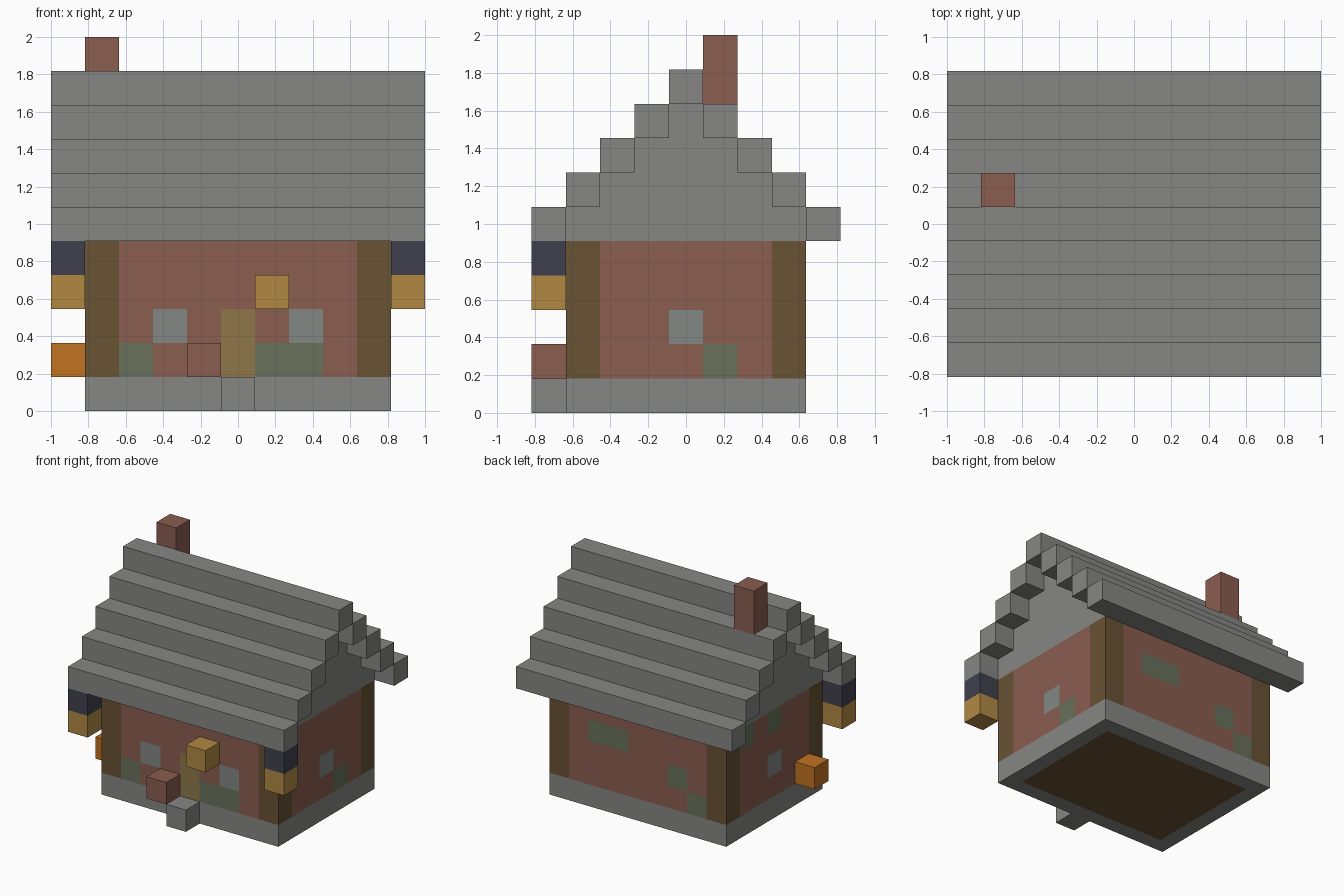
import bpy
import bmesh
from mathutils import Vector

cube = bpy.data.objects.get("Cube")
if cube:
    bpy.data.objects.remove(cube, do_unlink=True)

U = 2 / 11  # one block; all positions below are in blocks


def material(name, *rgb):
    linear = [((c / 255 + 0.055) / 1.055) ** 2.4 for c in rgb] + [1]
    mat = bpy.data.materials.new(name)
    mat.use_nodes = True
    mat.diffuse_color = linear
    bsdf = next(n for n in mat.node_tree.nodes if n.type == "BSDF_PRINCIPLED")
    bsdf.inputs["Base Color"].default_value = linear
    bsdf.inputs["Roughness"].default_value = 0.9
    return mat


STONE = material("stone_grey", 134, 134, 131)
BRICK = material("brick_red", 138, 93, 80)
TIMBER = material("timber_brown", 104, 82, 52)
NAVY = material("dark_navy", 64, 64, 78)
GOLD = material("lantern_gold", 177, 137, 68)
ORANGE = material("pumpkin_orange", 193, 114, 33)
TAN = material("door_tan", 142, 119, 72)
MOSS = material("moss_green", 104, 113, 91)
GLASS = material("window_glass", 131, 136, 133)


def block(name, lo, hi, *mats, edit=None):
    """Box between two corners, with an optional edit of its mesh."""
    lo, hi = Vector(lo), Vector(hi)
    bm = bmesh.new()
    bmesh.ops.create_cube(bm, size=1)
    for v in bm.verts:
        v.co = (lo + hi) / 2 + v.co * (hi - lo)
    if edit:
        edit(bm)
    bmesh.ops.scale(bm, vec=(U, U, U), verts=bm.verts)
    mesh = bpy.data.meshes.new(name)
    bm.to_mesh(mesh)
    bm.free()
    for m in mats:
        mesh.materials.append(m)
    obj = bpy.data.objects.new(name, mesh)
    bpy.context.collection.objects.link(obj)
    return obj


# Foundation with a timber floor set in its underside
def inset_floor(bm):
    bm.normal_update()
    under = [f for f in bm.faces if f.normal.z < -0.5]
    bmesh.ops.inset_individual(bm, faces=under, thickness=1)
    for f in under:
        f.material_index = 1


block("foundation", (-4.5, -3.5, 0), (4.5, 3.5, 1), STONE, TIMBER, edit=inset_floor)

# Painted patches: wall side, start and end along the wall, bottom, top, slot
PATCHES = [
    ("front", -0.5, 0.5, 1, 3, 2),
    ("front", -2.5, -1.5, 2, 3, 4),
    ("front", 1.5, 2.5, 2, 3, 4),
    ("front", -3.5, -2.5, 1, 2, 3),
    ("front", 0.5, 2.5, 1, 2, 3),
    ("back", 0.5, 2.5, 3, 4, 3),
    ("back", -2.5, -1.5, 2, 3, 3),
    ("back", -3.5, -2.5, 1, 2, 3),
    ("left", -0.5, 0.5, 2, 3, 4),
    ("left", 0.5, 1.5, 1, 2, 3),
    ("right", -0.5, 0.5, 2, 3, 4),
    ("right", -0.5, 0.5, 4, 5, 3),
    ("right", 1.5, 2.5, 4, 5, 3),
]


# Walls cut into block-sized cells, coloured by position
def paint_walls(bm):
    for axis, half in ((0, 3.5), (1, 2.5), (2, 1)):
        for i in range(int(2 * half) + 1):
            point, normal = Vector(), Vector()
            point[axis] = (2 + i) if axis == 2 else i - half
            normal[axis] = 1
            bmesh.ops.bisect_plane(bm, geom=bm.verts[:] + bm.edges[:] + bm.faces[:],
                                   plane_co=point, plane_no=normal)
    bm.normal_update()
    for f in bm.faces:
        c, n = f.calc_center_median(), f.normal
        if abs(n.z) > 0.5:
            continue
        if abs(c.x) > 3.5 and abs(c.y) > 2.5:
            f.material_index = 1
        if abs(n.y) > 0.5:
            side, along = ("back" if n.y > 0 else "front"), c.x
        else:
            side, along = ("left" if n.x > 0 else "right"), c.y
        for wall, a, b, bottom, top, slot in PATCHES:
            if side == wall and a < along < b and bottom < c.z < top:
                f.material_index = slot


block("walls", (-4.5, -3.5, 1), (4.5, 3.5, 5), BRICK, TIMBER, TAN, MOSS, GLASS,
      edit=paint_walls)

# Stepped roof courses with the gable infill between them
for step in range(4):
    z, inner = 5 + step, 3.5 - step
    block(f"gable_{step}", (-4.5, -inner, z), (4.5, inner, z + 1), STONE)
    block(f"roof_front_{step}", (-5.5, -inner - 1, z), (5.5, -inner, z + 1), STONE)
    block(f"roof_back_{step}", (-5.5, inner, z), (5.5, inner + 1, z + 1), STONE)
block("roof_ridge", (-5.5, -0.5, 9), (5.5, 0.5, 10), STONE)
block("chimney", (-4.5, 0.5, 9), (-3.5, 1.5, 11), BRICK)

# Hanging lanterns under the front eave corners
for side, x in (("left", 4.5), ("right", -5.5)):
    block(f"lantern_cap_{side}", (x, -4.5, 4), (x + 1, -3.5, 5), NAVY)
    block(f"lantern_{side}", (x, -4.5, 3), (x + 1, -3.5, 4), GOLD)

# Details around the door and the side wall
block("door_lamp", (0.5, -4.5, 3), (1.5, -3.5, 4), GOLD)
block("door_step", (-0.5, -4.5, 0), (0.5, -3.5, 1), STONE)
block("flower_pot", (-1.5, -4.5, 1), (-0.5, -3.5, 2), BRICK)
block("pumpkin", (-5.5, -2.5, 1), (-4.5, -1.5, 2), ORANGE)
